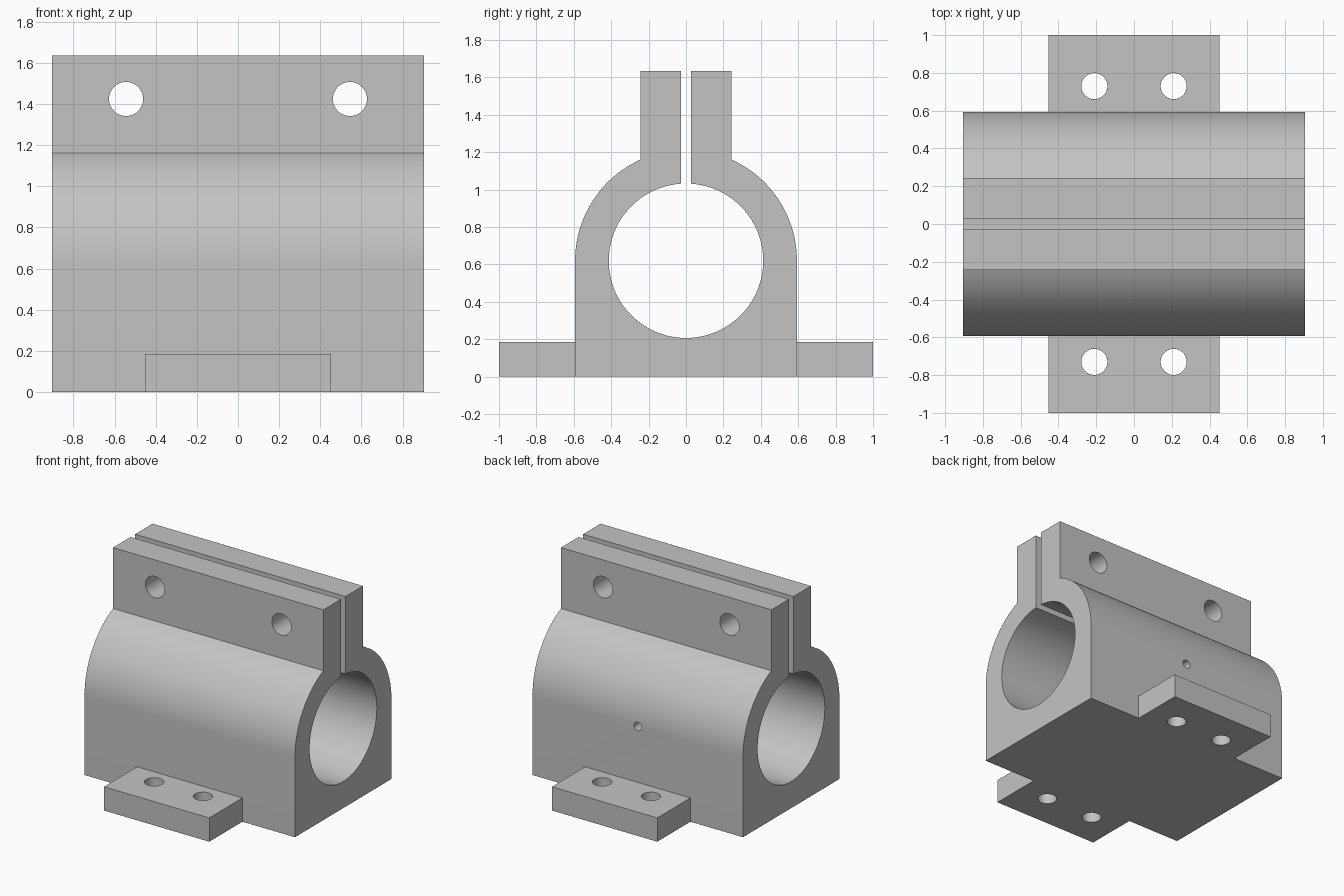
import bpy, bmesh, math
from mathutils import Matrix

cube = bpy.data.objects.get("Cube")
if cube:
    bpy.data.objects.remove(cube)

# Main dimensions
HALF_LEN, AXIS_Z, TOP = 0.905, 0.62, 1.635
R_OUT, R_BORE = 0.593, 0.413
GAP, EAR = 0.028, 0.243
TAB_X, TAB_H = 0.453, 0.185

metal = bpy.data.materials.new("grey_metal")
metal.use_nodes = True
grey = (0.55, 0.55, 0.55, 1)
metal.diffuse_color = grey
metal.node_tree.nodes["Principled BSDF"].inputs["Base Color"].default_value = grey


def add_object(name, bm):
    bmesh.ops.recalc_face_normals(bm, faces=bm.faces)
    mesh = bpy.data.meshes.new(name)
    bm.to_mesh(mesh)
    bm.free()
    mesh.materials.append(metal)
    obj = bpy.data.objects.new(name, mesh)
    bpy.context.collection.objects.link(obj)
    return obj


def arc(radius, start, end, steps):
    angles = [start + (end - start) * i / steps for i in range(steps + 1)]
    return [(radius * math.cos(a), AXIS_Z + radius * math.sin(a)) for a in angles]


def cylinder(name, radius, depth, location, axis):
    bm = bmesh.new()
    turn = Matrix.Rotation(math.pi / 2, 4, "X") if axis == "Y" else Matrix()
    bmesh.ops.create_cone(bm, cap_ends=True, segments=48, radius1=radius, radius2=radius,
                          depth=depth, matrix=Matrix.Translation(location) @ turn)
    obj = add_object(name, bm)
    obj.hide_render = True
    return obj


def drill(target, cutters):
    bpy.context.view_layer.objects.active = target
    for cutter in cutters:
        mod = target.modifiers.new("hole", "BOOLEAN")
        mod.operation, mod.solver, mod.object = "DIFFERENCE", "EXACT", cutter
        bpy.ops.object.modifier_apply(modifier=mod.name)
        bpy.data.objects.remove(cutter)


def shade(obj):
    bpy.ops.object.select_all(action="DESELECT")
    obj.select_set(True)
    bpy.context.view_layer.objects.active = obj
    bpy.ops.object.shade_smooth_by_angle(angle=math.radians(25))


# Clamp body: half profile of housing, ear and split bore, mirrored in y
outer = [(0, 0), (R_OUT, 0)] + arc(R_OUT, 0, math.acos(EAR / R_OUT), 24)
ear = [(EAR, TOP), (GAP, TOP)]
bore = arc(R_BORE, math.acos(GAP / R_BORE), -math.pi / 2, 48)
half = outer + ear + bore
profile = half[1:-1] + [half[-1]] + [(-y, z) for y, z in reversed(half[1:-1])]
bm = bmesh.new()
face = bm.faces.new([bm.verts.new((-HALF_LEN, y, z)) for y, z in profile])
new = bmesh.ops.extrude_face_region(bm, geom=[face])["geom"]
bmesh.ops.translate(bm, vec=(2 * HALF_LEN, 0, 0),
                    verts=[v for v in new if isinstance(v, bmesh.types.BMVert)])
body = add_object("clamp_body", bm)

# Clamp bolt holes and the set screw hole in the back wall
drill(body, [cylinder("bolt_cutter", 0.083, 1, (x, 0, 1.424), "Y") for x in (-0.544, 0.544)]
      + [cylinder("screw_cutter", 0.033, 0.4, (0, 0.5, AXIS_Z), "Y")])
shade(body)

# Mounting tabs with two holes each
for name, side in (("front_tab", -1), ("back_tab", 1)):
    bm = bmesh.new()
    depth = 1 - R_OUT
    place = Matrix.Translation((0, side * (R_OUT + depth / 2), TAB_H / 2))
    bmesh.ops.create_cube(bm, size=1, matrix=place @ Matrix.Diagonal((2 * TAB_X, depth, TAB_H, 1)))
    tab = add_object(name, bm)
    drill(tab, [cylinder("tab_cutter", 0.069, 1, (x, side * 0.73, 0), "Z") for x in (-0.21, 0.21)])
    shade(tab)
